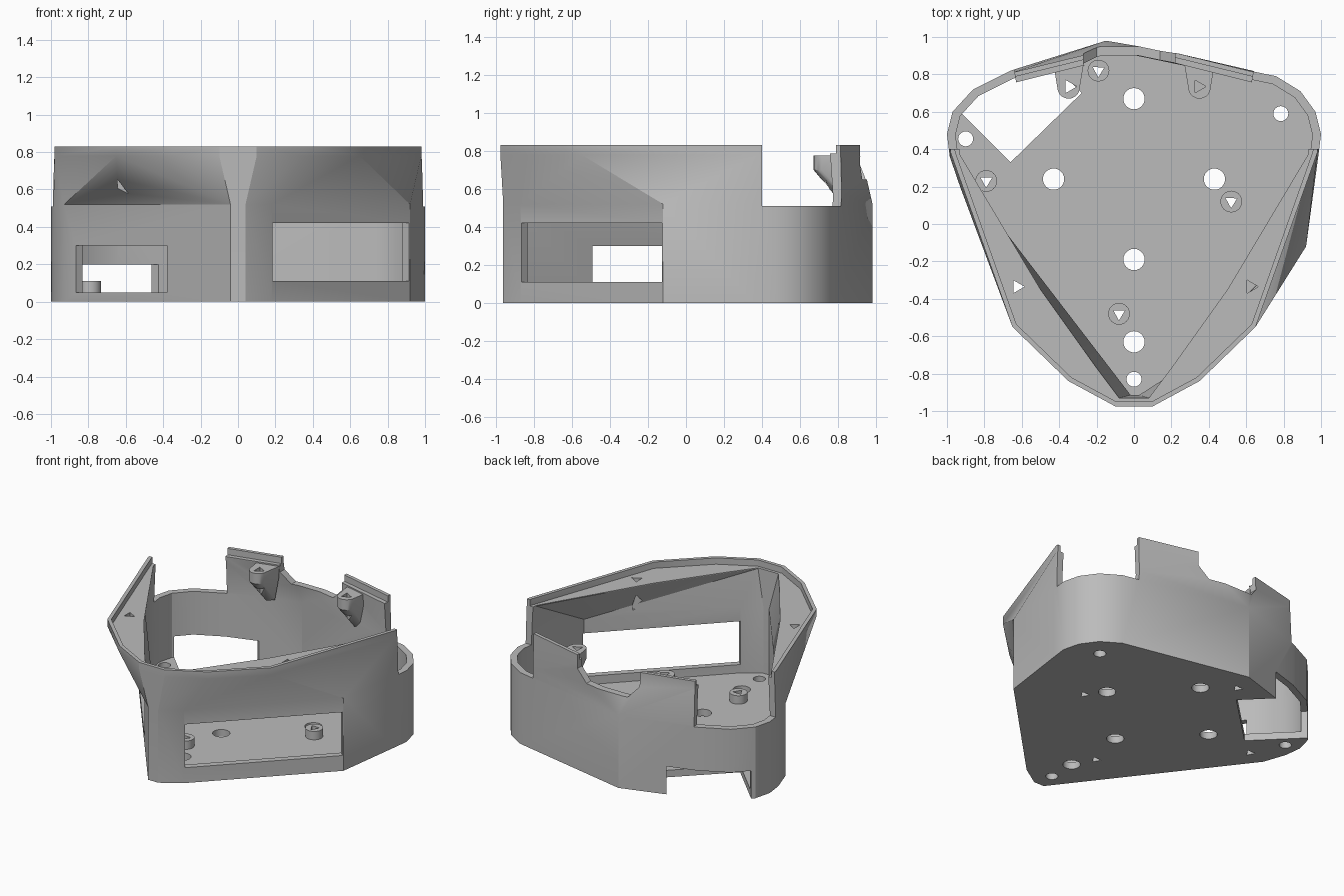
import bpy, bmesh, math
from mathutils import Vector, Matrix

cube = bpy.data.objects.get("Cube")
if cube:
    bpy.data.objects.remove(cube, do_unlink=True)

grey = bpy.data.materials.new("plain grey")
grey.use_nodes = True
grey.diffuse_color = (0.5, 0.5, 0.5, 1)
grey.node_tree.nodes["Principled BSDF"].inputs["Base Color"].default_value = (0.5, 0.5, 0.5, 1)


def finish(bm, name):
    bmesh.ops.recalc_face_normals(bm, faces=bm.faces)
    mesh = bpy.data.meshes.new(name)
    bm.to_mesh(mesh)
    bm.free()
    mesh.materials.append(grey)
    obj = bpy.data.objects.new(name, mesh)
    bpy.context.collection.objects.link(obj)
    return obj


def loft(name, rings):
    """Closed solid through convex rings, each a (points, height) pair."""
    bm = bmesh.new()
    for (low, z0), (high, z1) in zip(rings, rings[1:]):
        verts = [bm.verts.new((x, y, z0)) for x, y in low]
        verts += [bm.verts.new((x, y, z1)) for x, y in high]
        bmesh.ops.convex_hull(bm, input=verts)
    flat = [f for f in bm.faces if max(v.co.z for v in f.verts) - min(v.co.z for v in f.verts) < 1e-5]
    bmesh.ops.delete(bm, geom=flat, context='FACES')
    bmesh.ops.remove_doubles(bm, verts=bm.verts, dist=1e-4)
    bmesh.ops.holes_fill(bm, edges=[e for e in bm.edges if e.is_boundary], sides=0)
    bmesh.ops.dissolve_limit(bm, angle_limit=0.01, verts=bm.verts, edges=bm.edges)
    return finish(bm, name)


def prism(name, points, z0, z1):
    return loft(name, [(points, z0), (points, z1)])


def circle(x, y, r, n=24, turn=0):
    return [(x + r * math.cos(turn + math.tau * i / n), y + r * math.sin(turn + math.tau * i / n))
            for i in range(n)]


def strip(a, b, depth):
    """Rectangle around the line from a to b."""
    a, b = Vector(a), Vector(b)
    d = (b - a).normalized()
    n = Vector((d.y, -d.x)) * depth
    return [tuple(p) for p in (a + n, b + n, b - n, a - n)]


def inset(points, t):
    """Move every side of a counter-clockwise convex outline inward."""
    pts = [Vector(p) for p in points]
    result = []
    for i, p in enumerate(pts):
        d0 = (p - pts[i - 1]).normalized()
        d1 = (pts[(i + 1) % len(pts)] - p).normalized()
        n0, n1 = Vector((-d0.y, d0.x)), Vector((-d1.y, d1.x))
        result.append(tuple(p + (n0 + n1) * (t / (1 + n0.dot(n1)))))
    return result


def mirrored(half):
    return half + [(-x, y) for x, y in reversed(half)]


def combine(target, tool, operation='DIFFERENCE'):
    mod = target.modifiers.new("cut", 'BOOLEAN')
    mod.operation, mod.object, mod.solver = operation, tool, 'EXACT'
    graph = bpy.context.evaluated_depsgraph_get()
    mesh = bpy.data.meshes.new_from_object(target.evaluated_get(graph))
    target.modifiers.clear()
    target.data = mesh
    bpy.data.objects.remove(tool, do_unlink=True)


# Outlines: lopsided base, symmetric rim and the opening inside the rim
base = [(-.04, -.96), (.04, -.96), (.18, -.87), (.92, -.12), (.985, .36), (1, .48), (.97, .6),
        (.89, .71), (.76, .79), (-.15, .98), (-.66, .82), (-.86, .72), (-.97, .6), (-1, .48),
        (-.985, .36), (-.93, .2)]
rim = mirrored([(.1, -.975), (.35, -.84), (.65, -.55), (.98, .38), (.99, .5), (.96, .61),
                (.89, .7), (.77, .77), (.65, .81), (.2, .92)])
opening = mirrored([(.08, -.93), (.2, -.77), (.5, -.35), (.93, .37), (.94, .5), (.91, .6),
                    (.85, .67), (.74, .73), (.6, .765), (.18, .87)])
inner = inset(base, .045)

# Shell with flared upper wall, hollow inside, ledge under the rim
shell = loft("enclosure_shell", [(base, 0), (base, .52), (rim, .78), (rim, .83)])
combine(shell, loft("cavity", [(inner, .05), (inner, .52), (opening, .78), (opening, .9)]))
combine(shell, prism("rim_ledge", inset(rim, .025), .785, .95))

# Low wall at both rear corners and between the rear posts
for s in (-1, 1):
    combine(shell, prism("corner_gap", [(s * x, y) for x, y in
            ((.62, .7), (.64, .4), (1.2, .4), (1.2, 1.1), (.69, 1.1))], .51, 1))
gap = [(-.27, .85), (.22, .85), (.22, 1.1), (-.27, 1.1)]
gap_low = [(-.2, .85), (.14, .85), (.14, 1.1), (-.2, 1.1)]
combine(shell, loft("rear_gap", [(gap_low, .65), (gap, .73), (gap, 1)]))

# Tapered screw bosses on the rear posts
for s in (-1, 1):
    x = s * .35
    top = circle(x, .73, .06, 20) + [(x - .08, .85), (x + .08, .85)]
    low = [(x - .04, .86), (x + .04, .86), (x, .82)]
    combine(shell, loft("rear_boss", [(low, .52), (top, .7), (top, .775)]), 'UNION')

# Floor standoffs
standoffs = [(-.19, .82), (-.79, .23), (.52, .12), (-.08, -.48)]
for x, y in standoffs:
    combine(shell, prism("standoff", circle(x, y, .058), .03, .11), 'UNION')

# Side window, port in the left front wall, rear notch reaching into the floor
combine(shell, prism("window", strip((.185, -.865), (.915, -.125), .09), .11, .42))
combine(shell, prism("port", strip((-.87, .115), (-.38, -.52), .075), .05, .3))
combine(shell, prism("rear_notch", [(-.66, .33), (-.28, .7), (-.88, 1.3), (-1.26, .93)], -.1, .2))

# Round floor holes
for x, y, r in [(0, .67, .057), (-.43, .24, .057), (.43, .24, .057), (0, -.19, .057),
                (0, -.63, .057), (0, -.83, .04), (.785, .59, .04), (-.9, .455, .04)]:
    combine(shell, prism("floor_hole", circle(x, y, r), -.1, .08))

# Triangular screw holes
for x, y in standoffs:
    combine(shell, prism("screw_hole", circle(x, y, .036, 3, .5), -.1, .2))
for s in (-1, 1):
    for x, y in ((.345, .735), (.625, -.335)):
        combine(shell, prism("screw_hole", circle(s * x, y, .04, 3), .56, .9))

# Keep creases sharp, smooth the rounded corners
bpy.ops.object.select_all(action='DESELECT')
shell.select_set(True)
bpy.context.view_layer.objects.active = shell
bpy.ops.object.shade_smooth_by_angle(angle=math.radians(28))
